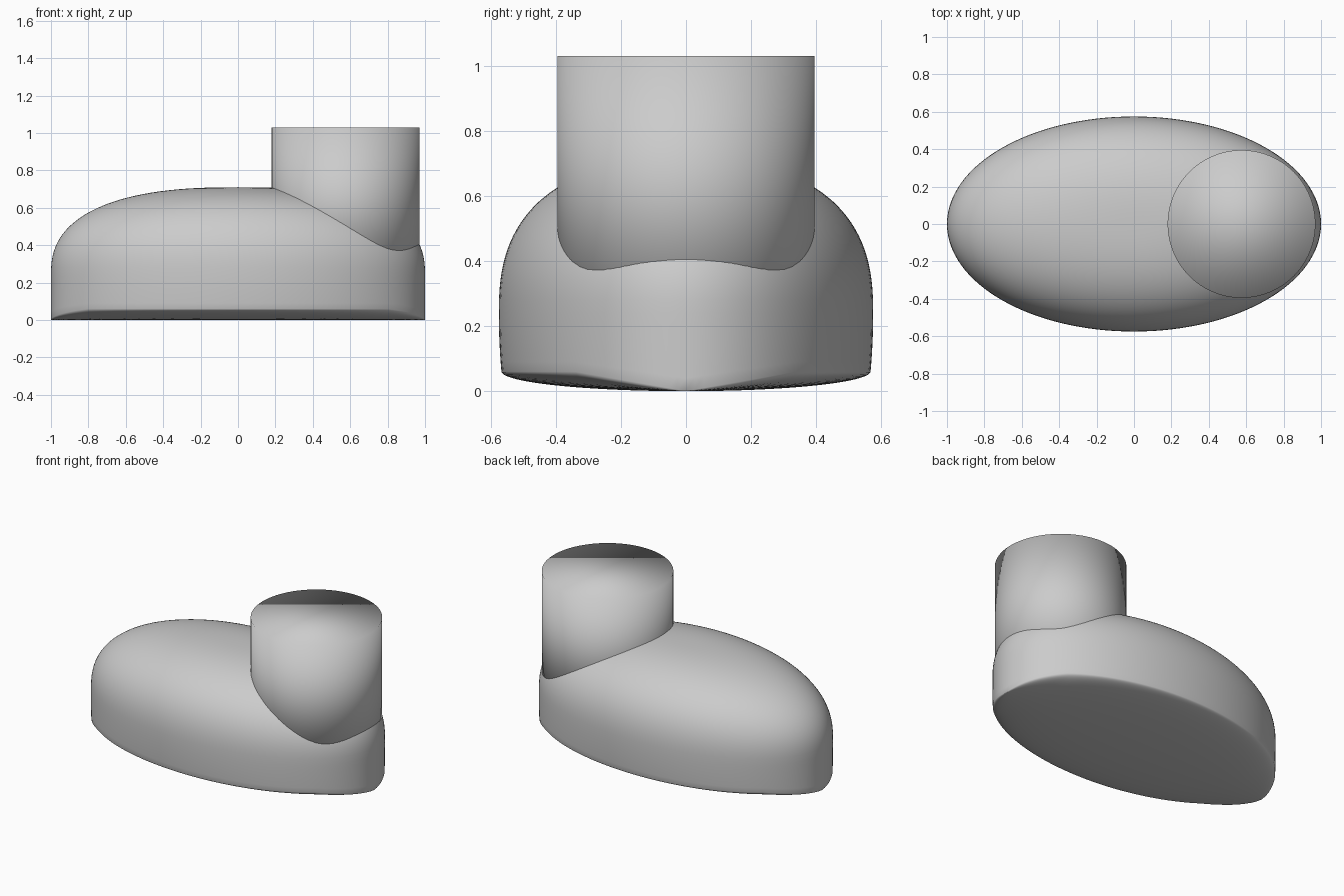
import bpy, bmesh, math

default = bpy.data.objects.get("Cube")
if default:
    bpy.data.objects.remove(default, do_unlink=True)

WIDTH = 0.575     # half depth of the oval plan
WALL = 0.24       # height where the wall turns into the dome
DOME = 0.47       # rise of the dome
ROUND = 0.06      # height of the rounded lower rim
POWER = 2.5       # squareness of the dome
SIDES = 128

grey = bpy.data.materials.new("plain grey")
grey.use_nodes = True
grey.diffuse_color = (0.6, 0.6, 0.6, 1)
grey.node_tree.nodes["Principled BSDF"].inputs["Base Color"].default_value = (0.6, 0.6, 0.6, 1)


def make_object(name, bm):
    bmesh.ops.recalc_face_normals(bm, faces=bm.faces)
    mesh = bpy.data.meshes.new(name)
    bm.to_mesh(mesh)
    bm.free()
    mesh.materials.append(grey)
    mesh.shade_smooth()
    obj = bpy.data.objects.new(name, mesh)
    bpy.context.collection.objects.link(obj)
    return obj


def point(s, a, z):
    """Point on the oval at scale s and angle a, tucked in slightly near the floor."""
    tuck = 1 - 0.025 * max(0, 1 - z / WALL) ** 2
    return (s * math.cos(a), WIDTH * s * math.sin(a) * tuck, z)


def sole_height(s, a):
    """Underside, curved across the depth and pinched flat at both tips."""
    half = math.sqrt(max(0, 1 - (s * math.cos(a)) ** 2))
    if half < 1e-5:
        return 0
    across = min(1, s * abs(math.sin(a)) / half)
    return ROUND * min(1, half / 0.6) * (1 - math.sqrt(1 - across ** 2))


# Oval body: underside, wall and dome rings from bottom to top
angles = [math.tau * i / SIDES for i in range(SIDES)]
rings = []
for i in range(1, 25):
    s = math.sin(math.pi / 2 * i / 24)
    rings.append([point(s, a, sole_height(s, a)) for a in angles])
for i in range(1, 7):
    k = i / 6
    rings.append([point(1, a, sole_height(1, a) * (1 - k) + WALL * k) for a in angles])
for i in range(1, 32):
    t = math.pi / 2 * i / 32
    s = math.cos(t) ** (2 / POWER)
    z = WALL + DOME * math.sin(t) ** (2 / POWER)
    rings.append([point(s, a, z) for a in angles])

bm = bmesh.new()
loops = [[bm.verts.new(co) for co in ring] for ring in rings]
for low, high in zip(loops, loops[1:]):
    for i in range(SIDES):
        j = (i + 1) % SIDES
        bm.faces.new((low[i], low[j], high[j], high[i]))
for loop, z in ((loops[0], 0), (loops[-1], WALL + DOME)):
    pole = bm.verts.new((0, 0, z))
    for i in range(SIDES):
        bm.faces.new((loop[i], loop[(i + 1) % SIDES], pole))
make_object("oval_body", bm)

# Upright round post, softly shaded over its flat top
TOP, BASE = 1.03, 0.2
bm = bmesh.new()
bmesh.ops.create_cone(bm, cap_ends=True, segments=SIDES, radius1=0.395,
                      radius2=0.395, depth=TOP - BASE)
bmesh.ops.translate(bm, verts=bm.verts, vec=(0.575, 0, (TOP + BASE) / 2))
make_object("round_post", bm)
